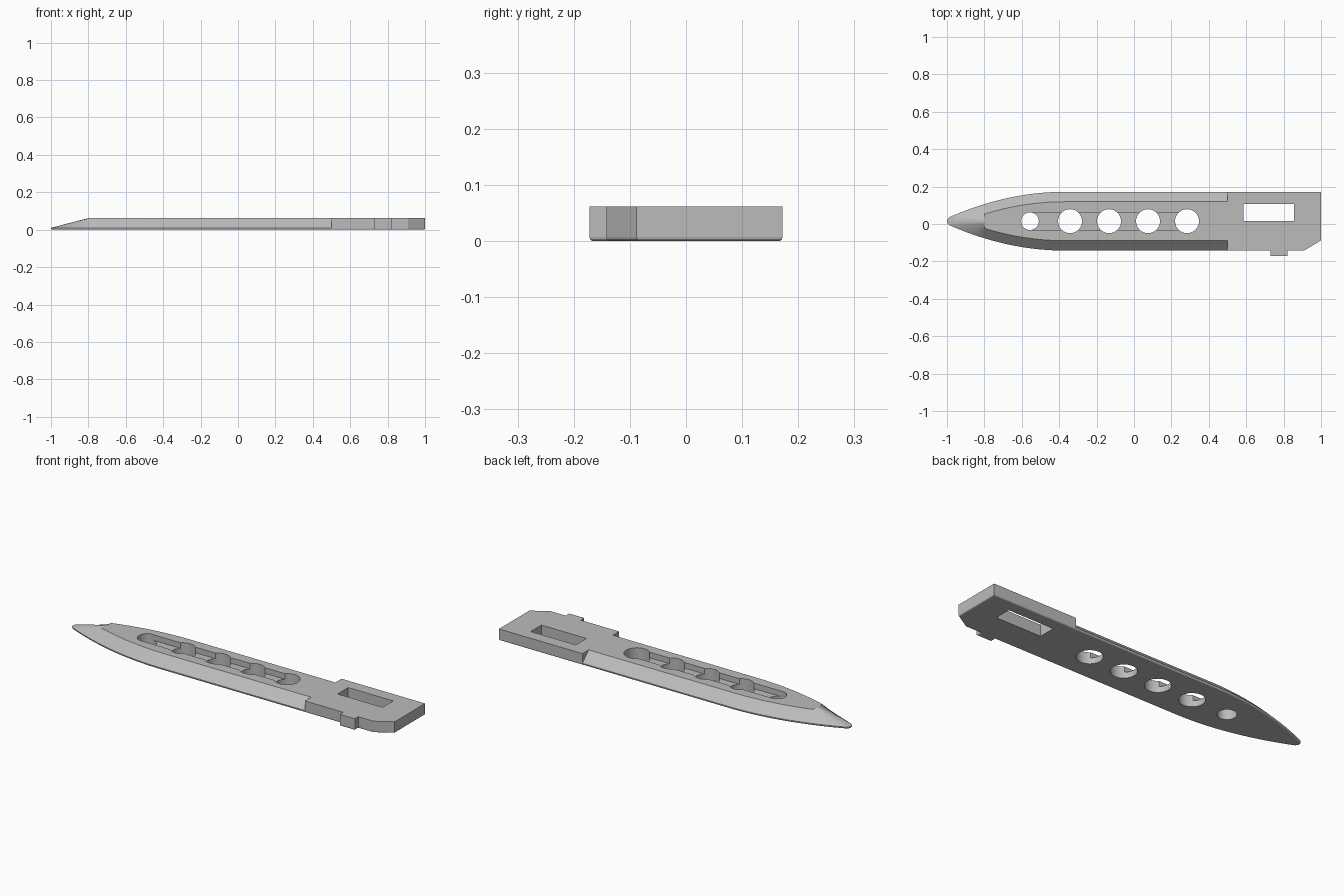
import bpy, bmesh, math

cube = bpy.data.objects.get("Cube")
if cube:
    bpy.data.objects.remove(cube, do_unlink=True)

MID, HALF, TOP, EDGE = 0.015, 0.157, 0.062, 0.01   # centre line, half width, heights
NOSE, INSET = -0.8, 0.053

steel = bpy.data.materials.new("grey_steel")
steel.use_nodes = True
grey = (0.5, 0.5, 0.5, 1)
steel.diffuse_color = grey
steel.node_tree.nodes["Principled BSDF"].inputs["Base Color"].default_value = grey


def half_width(x):
    return HALF - 0.356 * max(0, -0.37 - x) ** 2


# Outline, each entry: outer point and matching point on the upper face
handle = [(0.5, -0.142), (0.73, -0.142), (0.73, -0.172), (0.82, -0.172), (0.82, -0.142),
          (0.91, -0.142), (1, -0.088), (1, 0.172), (0.5, 0.172)]
ring = [(p, p) for p in handle]

side = [(0.5, HALF)]
side += [(x, half_width(x)) for x in [-0.37 - 0.615 * i / 20 for i in range(21)]]
side += [(-0.991, 0.018), (-0.997, 0.011)]
side = sorted(side + [(NOSE, half_width(NOSE))], reverse=True)
rim = side + [(-1, 0)] + [(x, -h) for x, h in reversed(side)]
nose_half = half_width(NOSE)
for x, h in rim:
    if x >= NOSE:
        inner = (x, MID + math.copysign(abs(h) - INSET, h))
    else:
        inner = (NOSE, MID + h / nose_half * (nose_half - INSET))
    ring.append(((x, MID + h), inner))

# Solid body: bottom ring, cutting edge ring, upper face ring
bm = bmesh.new()
low = [bm.verts.new((*o, 0)) for o, i in ring]
mid = [bm.verts.new((*o, EDGE)) for o, i in ring]
top = [bm.verts.new((*i, TOP)) for o, i in ring]
n = len(ring)
for a, b in ((low, mid), (mid, top)):
    for k in range(n):
        j = (k + 1) % n
        bm.faces.new((a[k], a[j], b[j], b[k]))
bm.faces.new(top)
bm.faces.new(list(reversed(low)))
bmesh.ops.remove_doubles(bm, verts=bm.verts, dist=1e-5)
bmesh.ops.recalc_face_normals(bm, faces=bm.faces)

# Rounded lower border
border = [e for e in bm.edges if all(v.co.z < 1e-5 for v in e.verts)]
bmesh.ops.bevel(bm, geom=border, offset=0.007, segments=3, profile=0.5,
                affect='EDGES', clamp_overlap=False)
mesh = bpy.data.meshes.new("knife_blade")
bm.to_mesh(mesh)
bm.free()
mesh.materials.append(steel)
blade = bpy.data.objects.new("knife_blade", mesh)
bpy.context.collection.objects.link(blade)


def cut(cutter):
    cutter.hide_render = True
    cutter.data.materials.append(steel)
    bpy.context.view_layer.objects.active = blade
    mod = blade.modifiers.new("cut", 'BOOLEAN')
    mod.operation = 'DIFFERENCE'
    mod.solver = 'EXACT'
    mod.object = cutter
    bpy.ops.object.modifier_apply(modifier=mod.name)
    bpy.data.objects.remove(cutter, do_unlink=True)


def cut_box(x0, x1, y0, y1, z0, z1):
    bpy.ops.mesh.primitive_cube_add(size=1, location=((x0 + x1) / 2, (y0 + y1) / 2, (z0 + z1) / 2))
    box = bpy.context.object
    box.scale = (x1 - x0, y1 - y0, z1 - z0)
    bpy.context.view_layer.update()
    cut(box)


def cut_hole(x, radius):
    bpy.ops.mesh.primitive_cylinder_add(vertices=48, radius=radius, depth=0.3, location=(x, MID, 0))
    cut(bpy.context.object)


# Shallow groove, round holes and handle window
cut_box(-0.556, 0.283, MID - 0.046, MID + 0.046, 0.032, 0.1)
cut_hole(-0.556, 0.047)
for i in range(4):
    cut_hole(-0.342 + 0.2085 * i, 0.064)
cut_box(0.585, 0.855, 0.016, 0.107, -0.1, 0.2)

bpy.ops.object.select_all(action='DESELECT')
blade.select_set(True)
bpy.context.view_layer.objects.active = blade
bpy.ops.object.shade_smooth_by_angle(angle=math.radians(13))
